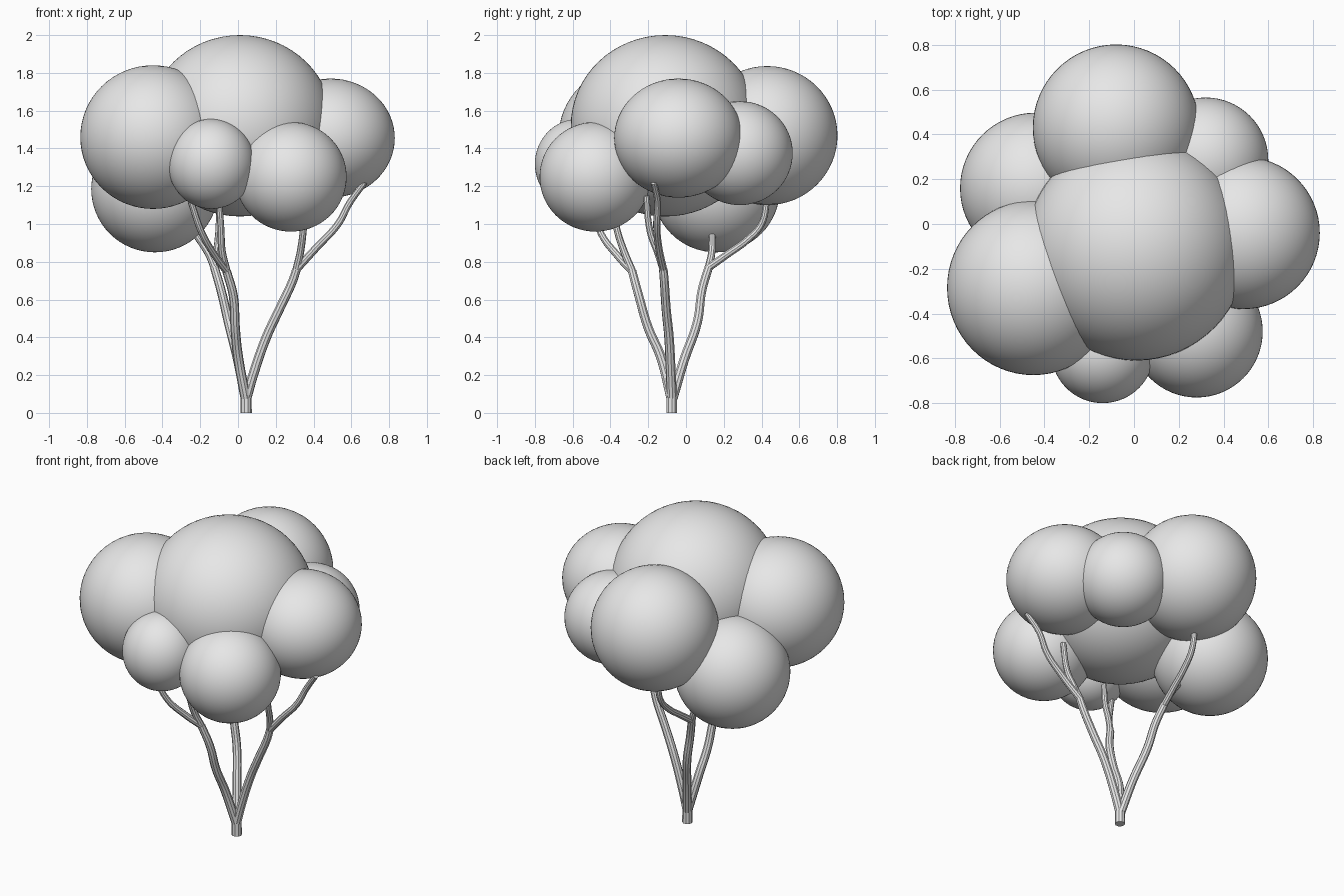
import bpy

if "Cube" in bpy.data.objects:
    bpy.data.objects.remove(bpy.data.objects["Cube"])

grey = bpy.data.materials.new("plain_grey")
grey.diffuse_color = (0.8, 0.8, 0.8, 1.0)
grey.use_nodes = True
grey.node_tree.nodes["Principled BSDF"].inputs["Base Color"].default_value = grey.diffuse_color


def foliage(name, center, radii):
    """Smooth ellipsoid clump of leaves."""
    bpy.ops.mesh.primitive_uv_sphere_add(segments=64, ring_count=32, radius=1, location=center)
    ob = bpy.context.object
    ob.name = name
    ob.scale = radii
    bpy.ops.object.transform_apply(location=False, rotation=False, scale=True)
    bpy.ops.object.shade_smooth()
    ob.data.materials.append(grey)


def limb(name, points, r_start, r_end):
    """Tapered smooth tube through the points."""
    cu = bpy.data.curves.new(name, 'CURVE')
    cu.dimensions = '3D'
    cu.bevel_depth = 1.0
    cu.bevel_resolution = 3
    cu.resolution_u = 6
    cu.use_fill_caps = True
    sp = cu.splines.new('BEZIER')
    sp.bezier_points.add(len(points) - 1)
    for i, (bp, co) in enumerate(zip(sp.bezier_points, points)):
        bp.co = co
        bp.handle_left_type = bp.handle_right_type = 'AUTO'
        bp.radius = r_start + (r_end - r_start) * i / (len(points) - 1)
    ob = bpy.data.objects.new(name, cu)
    bpy.context.collection.objects.link(ob)
    bpy.ops.object.select_all(action='DESELECT')
    ob.select_set(True)
    bpy.context.view_layer.objects.active = ob
    bpy.ops.object.convert(target='MESH')
    ob = bpy.context.object
    ob.data.materials.clear()
    ob.data.materials.append(grey)
    bpy.ops.object.shade_smooth_by_angle()


# Crown: overlapping clumps
foliage("crown_center", (0.01, -0.11, 1.52), (0.495, 0.50, 0.48))
foliage("crown_left", (-0.45, -0.285, 1.46), (0.385, 0.39, 0.38))
foliage("crown_back", (-0.08, 0.43, 1.468), (0.372, 0.372, 0.368))
foliage("crown_right", (0.49, -0.04, 1.455), (0.34, 0.34, 0.315))
foliage("crown_back_right", (0.32, 0.285, 1.375), (0.28, 0.28, 0.275))
foliage("crown_back_left", (-0.44, 0.16, 1.185), (0.337, 0.337, 0.335))
foliage("crown_front_small", (-0.14, -0.57, 1.318), (0.23, 0.23, 0.238))
foliage("crown_front_right", (0.28, -0.48, 1.25), (0.295, 0.295, 0.29))

# Short trunk
limb("trunk", [(0.043, -0.075, 0), (0.043, -0.075, 0.05), (0.043, -0.075, 0.11)], 0.03, 0.029)

# Right stem and its two branches
right_fork = (0.31, -0.12, 0.76)
limb("stem_right", [(0.045, -0.075, 0.08), (0.08, -0.08, 0.2), (0.15, -0.09, 0.4),
                    (0.22, -0.105, 0.55), (0.29, -0.115, 0.7), right_fork], 0.027, 0.023)
limb("branch_right_outer", [right_fork, (0.42, -0.145, 0.88), (0.53, -0.155, 1.0),
                            (0.59, -0.15, 1.11), (0.67, -0.17, 1.22)], 0.021, 0.017)
limb("branch_right_inner", [right_fork, (0.33, -0.15, 0.85), (0.345, -0.19, 0.96),
                            (0.36, -0.21, 1.15)], 0.021, 0.017)

# Front stem and its two branches
front_fork = (-0.06, -0.285, 0.75)
limb("stem_front", [(0.04, -0.078, 0.08), (0.0, -0.135, 0.3), (-0.015, -0.20, 0.45),
                    (-0.025, -0.25, 0.62), front_fork], 0.027, 0.023)
limb("branch_front_left", [front_fork, (-0.12, -0.36, 0.83), (-0.19, -0.45, 0.95),
                           (-0.25, -0.50, 1.12)], 0.021, 0.017)
limb("branch_front_inner", [front_fork, (-0.085, -0.33, 0.86), (-0.09, -0.365, 0.97),
                            (-0.10, -0.39, 1.12)], 0.021, 0.017)

# Back stem and its two branches
back_fork = (-0.125, 0.12, 0.77)
limb("stem_back", [(0.04, -0.07, 0.08), (0.0, -0.01, 0.28), (-0.05, 0.06, 0.48),
                   (-0.09, 0.085, 0.65), back_fork], 0.027, 0.023)
limb("branch_back_outer", [back_fork, (-0.115, 0.22, 0.84), (-0.105, 0.33, 0.92),
                           (-0.10, 0.40, 1.0), (-0.10, 0.43, 1.13)], 0.021, 0.017)
limb("branch_back_left", [back_fork, (-0.155, 0.135, 0.84), (-0.22, 0.14, 0.94),
                          (-0.26, 0.145, 1.0)], 0.021, 0.017)
